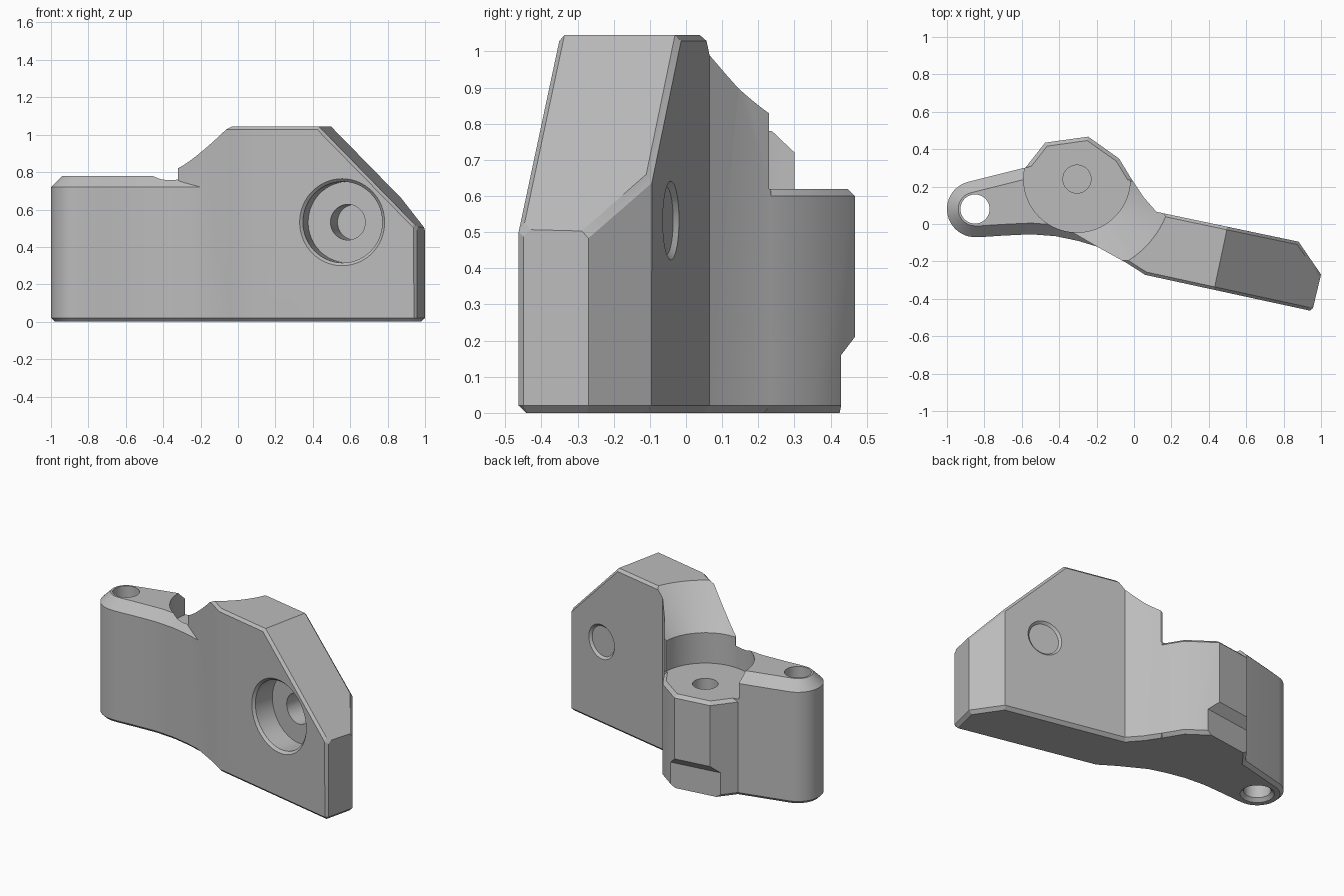
import bpy, bmesh, math
from mathutils import Vector, Matrix

if "Cube" in bpy.data.objects:
    bpy.data.objects.remove(bpy.data.objects["Cube"])

GREY = bpy.data.materials.new("light_grey")
GREY.diffuse_color = (0.5, 0.5, 0.5, 1)
GREY.use_nodes = True
GREY.node_tree.nodes["Principled BSDF"].inputs["Base Color"].default_value = GREY.diffuse_color
ACROSS = Vector((0.208, 0.978, 0))      # horizontal direction through the clamp arm
ALONG = Vector((0.978, -0.208, 0))      # direction along the clamp arm


def finish(bm, name):
    bmesh.ops.recalc_face_normals(bm, faces=bm.faces)
    me = bpy.data.meshes.new(name)
    bm.to_mesh(me)
    bm.free()
    me.materials.append(GREY)
    ob = bpy.data.objects.new(name, me)
    bpy.context.collection.objects.link(ob)
    return ob


def rim_bevel(bm, is_cap, offset):
    """Chamfer the edges between cap faces and upright side faces."""
    bm.normal_update()
    edges = [e for e in bm.edges if len(e.link_faces) == 2
             and sum(is_cap(f) for f in e.link_faces) == 1
             and min(abs(f.normal.z) for f in e.link_faces) < 0.1
             and not (max(f.normal.z for f in e.link_faces) < 0.9
                      and any(f.normal.x > 0.85 and abs(f.normal.z) < 0.1 for f in e.link_faces)
                      and e.calc_length() > 0.1 and e.verts[0].co.z > 0.1)]
    bmesh.ops.bevel(bm, geom=edges, offset=offset, segments=1, affect='EDGES', clamp_overlap=True)


def prism(name, pts, z0, z1, top=0.0, bottom=0.0, slope=False):
    bm = bmesh.new()
    base = bm.faces.new([bm.verts.new((x, y, z0)) for x, y in pts])
    ext = bmesh.ops.extrude_face_region(bm, geom=[base])
    bmesh.ops.translate(bm, vec=(0, 0, z1 - z0),
                        verts=[g for g in ext["geom"] if isinstance(g, bmesh.types.BMVert)])
    bmesh.ops.recalc_face_normals(bm, faces=bm.faces)
    if slope:  # 45 degree corner cut at the end of the arm
        cut = bmesh.ops.bisect_plane(bm, geom=bm.verts[:] + bm.edges[:] + bm.faces[:],
                                     plane_co=ALONG * 0.492 + Vector((0, 0, 1.045)),
                                     plane_no=ALONG + Vector((0, 0, 1)), clear_outer=True)
        rim = [g for g in cut["geom_cut"] if isinstance(g, bmesh.types.BMEdge)]
        bmesh.ops.contextual_create(bm, geom=rim)
        bmesh.ops.recalc_face_normals(bm, faces=bm.faces)
    if top:
        rim_bevel(bm, lambda f: f.normal.z > 0.5, top)
    if bottom:
        rim_bevel(bm, lambda f: f.normal.z < -0.5, bottom)
    return finish(bm, name)


def cone(name, start, axis, r1, r2, length, segs=64):
    axis = Vector(axis).normalized()
    bm = bmesh.new()
    rot = Vector((0, 0, 1)).rotation_difference(axis).to_matrix().to_4x4()
    mat = Matrix.Translation(Vector(start) + axis * length / 2) @ rot
    bmesh.ops.create_cone(bm, cap_ends=True, segments=segs, radius1=r1, radius2=r2,
                          depth=length, matrix=mat)
    return finish(bm, name)


def combine(target, tool, op):
    mod = target.modifiers.new("join", 'BOOLEAN')
    mod.operation, mod.object, mod.solver = op, tool, 'EXACT'
    bpy.context.view_layer.objects.active = target
    bpy.ops.object.modifier_apply(modifier=mod.name)
    bpy.data.objects.remove(tool, do_unlink=True)


# Tall clamp arm with the sloped end
body = prism("bracket_body", [
    (-0.32, -0.05), (-0.2, -0.12), (-0.04, -0.208), (0.06, -0.272), (0.94, -0.463),
    (0.957, -0.45), (1.0, -0.27), (0.88, -0.095), (0.12, 0.065), (0.05, 0.145),
    (-0.01, 0.235), (-0.32, 0.235)], 0, 1.045, top=0.016, bottom=0.02, slope=True)

# Rounded hinge arm
arc = [(-0.85 + 0.15 * math.cos(math.radians(a)), 0.08 + 0.15 * math.sin(math.radians(a)))
       for a in range(104, 271, 8)]
hinge = prism("hinge_arm", arc + [
    (-0.82, -0.07), (-0.7, -0.062), (-0.55, -0.055), (-0.42, -0.065), (-0.3, -0.09),
    (-0.2, -0.12), (-0.1, -0.1), (-0.1, 0.15), (-0.35, 0.359)], 0, 0.78, top=0.06, bottom=0.02)
combine(body, hinge, 'UNION')

# Round pocket, its flared rim and the open back above the boss
PX, PY = -0.305, 0.24
combine(body, prism("back_cutter", [(-0.585, 0.23), (0.3, 0.23), (0.3, 0.7), (-0.585, 0.7)],
                    0.62, 1.3), 'DIFFERENCE')
combine(body, cone("pocket_cutter", (PX, PY, 0.62), (0, 0, 1), 0.285, 0.285, 0.6), 'DIFFERENCE')
combine(body, cone("flare_cutter", (PX, PY, 0.81), (0, 0, 1), 0.28, 0.68, 0.4, 96), 'DIFFERENCE')

# Faceted boss with a stepped foot on its back face
boss = prism("boss", [(-0.02, 0.1), (-0.01, 0.235), (-0.08, 0.35), (-0.245, 0.467),
                      (-0.475, 0.435), (-0.585, 0.295), (-0.5, 0.1)],
             0, 0.62, top=0.02, bottom=0.02)
bm = bmesh.new()
along = Vector((0.23, 0.032, 0)).normalized()
out = Vector((-along.y, along.x, 0))
mid = Vector((-0.36, 0.451, 0))
rings = [[bm.verts.new(mid + along * s + out * d + Vector((0, 0, z)))
          for d, z in ((-0.045, -0.1), (0.1, -0.1), (0.1, 0.32), (-0.045, 0.16))]
         for s in (-0.3, 0.3)]
bm.faces.new(rings[0])
bm.faces.new(rings[1])
for i in range(4):
    j = (i + 1) % 4
    bm.faces.new((rings[0][i], rings[0][j], rings[1][j], rings[1][i]))
combine(boss, finish(bm, "step_cutter"), 'DIFFERENCE')
combine(body, boss, 'UNION')

# Blind hole in the pocket floor
combine(body, cone("blind_hole_cutter", (PX, PY, 0.3), (0, 0, 1), 0.075, 0.075, 0.5, 48), 'DIFFERENCE')

# Hinge pin hole with countersunk lower end
combine(body, cone("pin_cutter", (-0.85, 0.08, -0.1), (0, 0, 1), 0.078, 0.078, 1.2, 48), 'DIFFERENCE')
combine(body, cone("pin_sink_cutter", (-0.85, 0.08, -0.02), (0, 0, 1), 0.118, 0.078, 0.04, 48), 'DIFFERENCE')

# Cross bolt hole with counterbore at the front and countersinks at both ends
front = Vector((0.556, -0.379, 0.532))
for name, depth, r1, r2, length in (
        ("bolt_cutter", -0.1, 0.095, 0.095, 0.7),
        ("bore_cutter", -0.1, 0.217, 0.217, 0.25),
        ("bore_sink_cutter", -0.02, 0.252, 0.217, 0.035),
        ("back_sink_cutter", 0.331, 0.095, 0.127, 0.032)):
    combine(body, cone(name, front + ACROSS * depth, ACROSS, r1, r2, length), 'DIFFERENCE')

# Smooth round surfaces, keep machined edges sharp
body.select_set(True)
bpy.context.view_layer.objects.active = body
bpy.ops.object.shade_smooth_by_angle(angle=math.radians(25))
